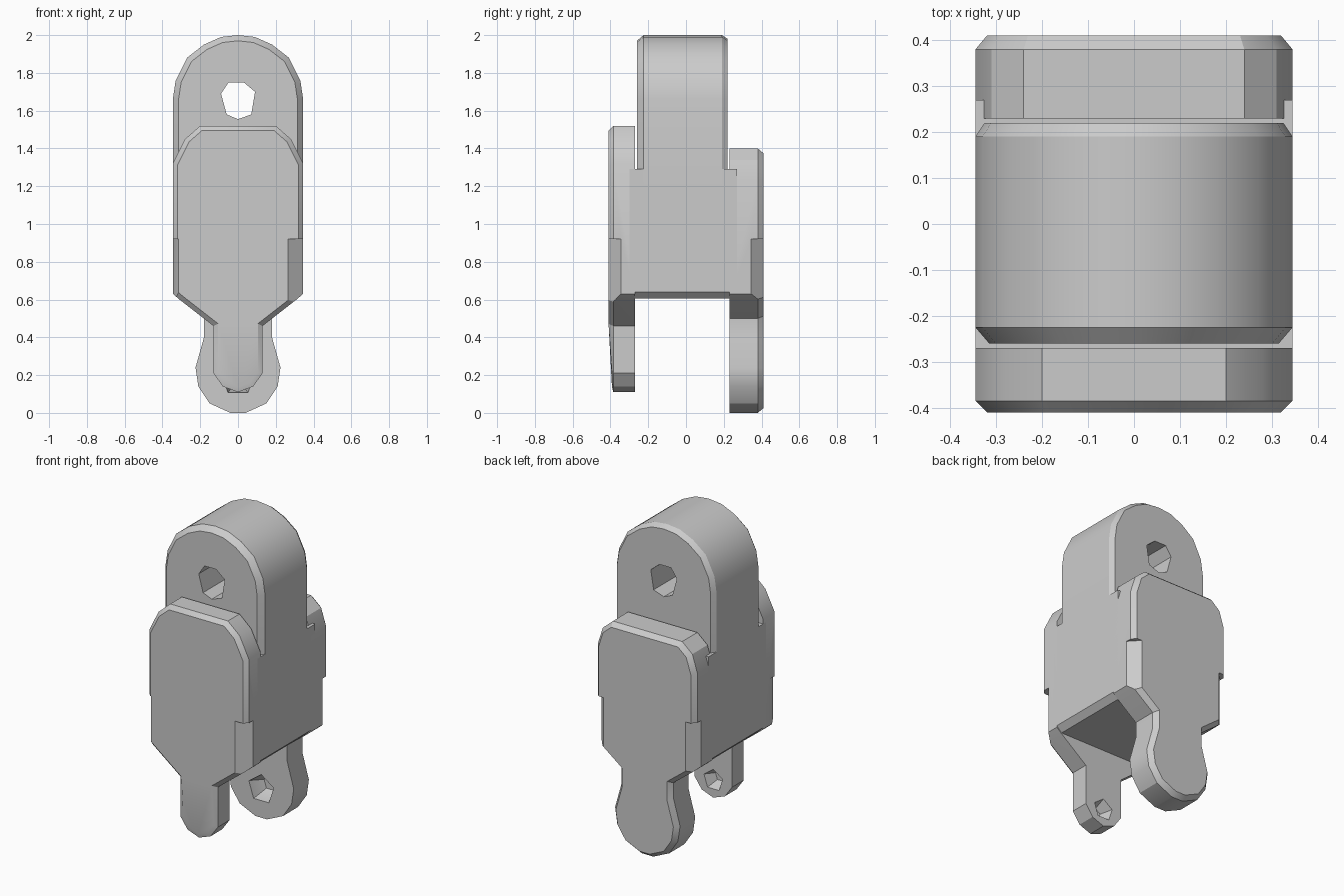
import bpy, bmesh
from math import sin, cos, tau
from mathutils import Vector

if "Cube" in bpy.data.objects:
    bpy.data.objects.remove(bpy.data.objects["Cube"])

grey = bpy.data.materials.new("plain grey")
grey.use_nodes = True
COLOUR = (0.6, 0.6, 0.6, 1)
grey.diffuse_color = COLOUR
grey.node_tree.nodes["Principled BSDF"].inputs["Base Color"].default_value = COLOUR


def mirrored(half):
    """Close a top-to-bottom half outline across x = 0."""
    return half + [(-x, z) for x, z in reversed(half) if x > 0]


def inset(outline, amount):
    """Move a clockwise outline inward with mitred corners."""
    pts = [Vector(p) for p in outline]
    result = []
    for i, p in enumerate(pts):
        a = (p - pts[i - 1]).normalized()
        b = (pts[(i + 1) % len(pts)] - p).normalized()
        na, nb = Vector((a.y, -a.x)), Vector((b.y, -b.x))
        result.append(p + (na + nb) * amount / (1 + na.dot(nb)))
    return result


def loft(name, outline, layers):
    """Skin an xz outline through (y, inset) layers."""
    bm = bmesh.new()
    rings = [[bm.verts.new((x, y, z)) for x, z in inset(outline, amount)]
             for y, amount in layers]
    for r, s in zip(rings, rings[1:]):
        for i in range(len(r)):
            j = (i + 1) % len(r)
            bm.faces.new((r[i], r[j], s[j], s[i]))
    bm.faces.new(rings[0])
    bm.faces.new(rings[-1])
    bmesh.ops.recalc_face_normals(bm, faces=bm.faces)
    mesh = bpy.data.meshes.new(name)
    bm.to_mesh(mesh)
    bm.free()
    mesh.materials.append(grey)
    obj = bpy.data.objects.new(name, mesh)
    bpy.context.collection.objects.link(obj)
    return obj


def activate(obj):
    bpy.ops.object.select_all(action='DESELECT')
    obj.select_set(True)
    bpy.context.view_layer.objects.active = obj


def cut(obj, cutter):
    cutter.hide_render = True
    mod = obj.modifiers.new("cut", 'BOOLEAN')
    mod.operation = 'DIFFERENCE'
    mod.solver = 'EXACT'
    mod.object = cutter
    activate(obj)
    bpy.ops.object.modifier_apply(modifier=mod.name)
    bpy.data.objects.remove(cutter)


def corner_notch(obj, side, face, width):
    """Wide chamfer on one vertical edge of a plate's lower half."""
    bm = bmesh.new()
    corners = [(0.345, 0.345), (0.345 - width, 0.41), (0.345 - width, 0.5),
               (0.5, 0.5), (0.5, 0.345)]
    low = [bm.verts.new((side * x, face * y, 0.5)) for x, y in corners]
    bottom = bm.faces.new(low)
    top = bmesh.ops.extrude_face_region(bm, geom=[bottom])["geom"]
    for v in top:
        if isinstance(v, bmesh.types.BMVert):
            v.co.z = 0.92
    bmesh.ops.recalc_face_normals(bm, faces=bm.faces)
    mesh = bpy.data.meshes.new("notch_cutter")
    bm.to_mesh(mesh)
    bm.free()
    cutter = bpy.data.objects.new("notch_cutter", mesh)
    bpy.context.collection.objects.link(cutter)
    mesh.materials.append(grey)
    cut(obj, cutter)


def dent(obj, radius, z, y_open, y_face, y_deep):
    """Tapered five-sided pit in the inner face of a tongue."""
    ring = [(radius * sin(i * tau / 5), z + radius * cos(i * tau / 5)) for i in range(5)]
    cut(obj, loft("dent_cutter", ring,
                  [(y_open, 0), (y_face, 0), (y_deep, radius * 0.4)]))


# Arched upper link with a through hole
arch = loft("arched_link", mirrored([
    (0, 2.0), (0.09, 1.99), (0.18, 1.95), (0.27, 1.88), (0.33, 1.76),
    (0.345, 1.66), (0.345, 1.2)]),
    [(-0.26, 0.03), (-0.225, 0), (0.19, 0), (0.22, 0.02)])
hole = [(-0.05, 1.75), (0.03, 1.75), (0.09, 1.7), (0.07, 1.58),
        (0, 1.555), (-0.06, 1.58), (-0.09, 1.69)]
cut(arch, loft("hole_cutter", hole, [(-0.5, 0), (0.5, 0)]))

# Middle block joining the plates
body = loft("body_block", mirrored([
    (0.345, 1.29), (0.345, 0.64), (0.31, 0.605)]), [(-0.3, 0), (0.27, 0)])

# Front plate with a narrow tongue
front = loft("front_plate", mirrored([
    (0.2, 1.52), (0.28, 1.45), (0.345, 1.32), (0.345, 0.63), (0.31, 0.6),
    (0.13, 0.46), (0.13, 0.21), (0.08, 0.14), (0, 0.11)]),
    [(-0.41, 0.025), (-0.385, 0), (-0.27, 0)])
for v in front.data.vertices:
    if v.co.z < 0.3 and v.co.y < -0.4:
        v.co.y += 0.018
corner_notch(front, 1, -1, 0.08)
corner_notch(front, -1, -1, 0.03)
dent(front, 0.07, 0.22, -0.2, -0.265, -0.34)

# Back plate with a rounded, longer tongue
back = loft("back_plate", mirrored([
    (0.24, 1.4), (0.31, 1.34), (0.345, 1.23), (0.345, 0.63), (0.31, 0.6),
    (0.18, 0.5), (0.18, 0.4), (0.225, 0.24), (0.21, 0.14),
    (0.15, 0.05), (0.04, 0)]),
    [(0.23, 0), (0.38, 0), (0.41, 0.025)])
for side in (1, -1):
    corner_notch(back, side, 1, 0.06)
dent(back, 0.09, 0.18, 0.15, 0.235, 0.32)

# Soft rounding with crisp edges
for part in (arch, body, front, back):
    activate(part)
    bpy.ops.object.shade_smooth_by_angle(angle=0.52)
